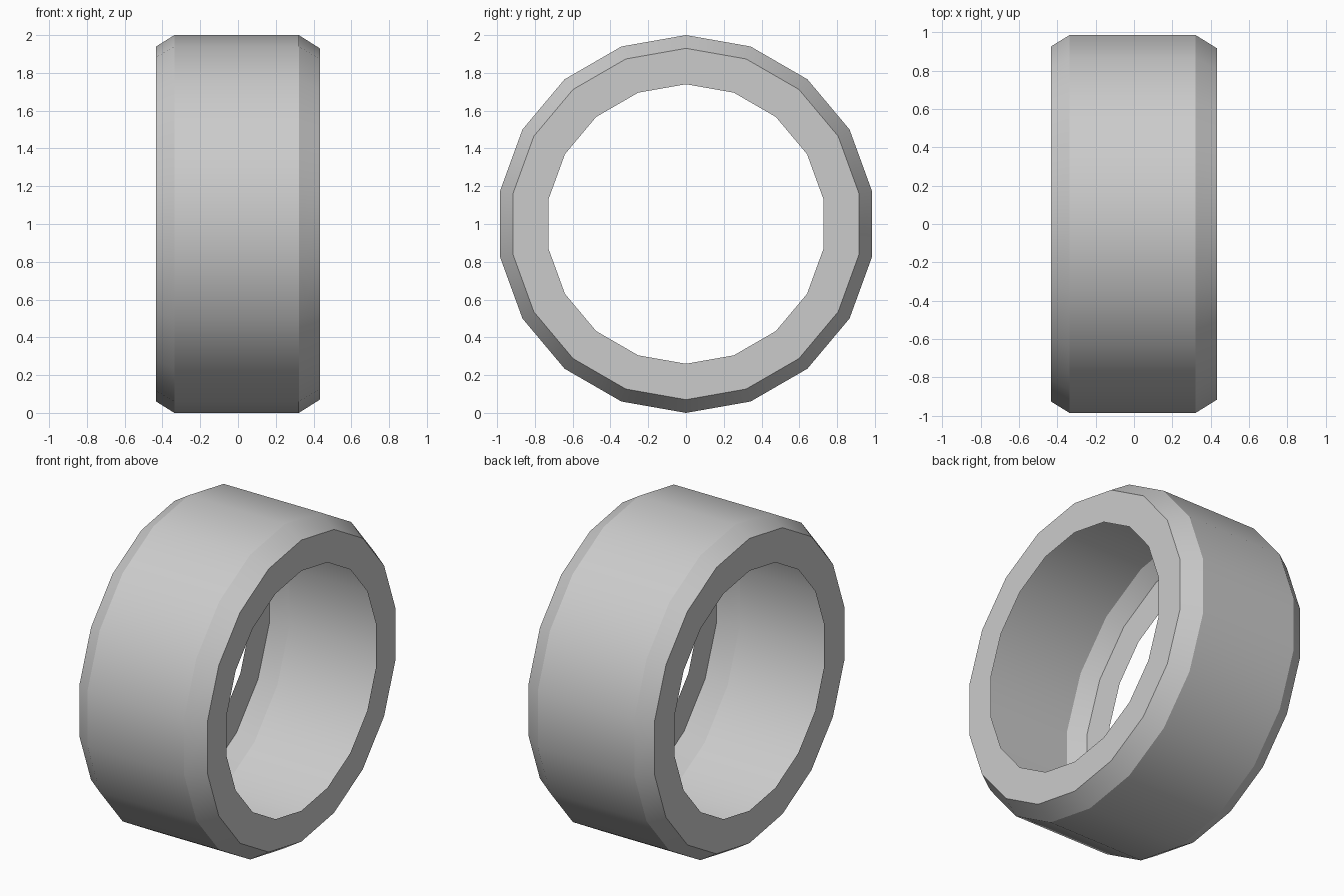
import bpy
import bmesh
from math import sin, cos, tau, radians

cube = bpy.data.objects.get("Cube")
if cube:
    bpy.data.objects.remove(cube, do_unlink=True)

SIDES = 18

# Rubber colour
rubber = bpy.data.materials.new("light_grey_rubber")
rubber.use_nodes = True
colour = (0.6, 0.6, 0.6, 1)
rubber.diffuse_color = colour
bsdf = rubber.node_tree.nodes["Principled BSDF"]
bsdf.inputs["Base Color"].default_value = colour
bsdf.inputs["Roughness"].default_value = 0.8

# Open cross-section as (x, radius): sidewall, shoulder, tread, shoulder, sidewall
section = [(-0.433, 0.74), (-0.433, 0.94), (-0.337, 1.0),
           (0.322, 1.0), (0.433, 0.93), (0.433, 0.74)]


def ring(bm, x, radius):
    """One ring of vertices around the x axis, with a corner at the top."""
    angles = [tau * i / SIDES for i in range(SIDES)]
    return [bm.verts.new((x, radius * sin(a), 1 + radius * cos(a))) for a in angles]


# Thin tyre shell, open on the inside; faces wound to point outwards
bm = bmesh.new()
rings = [ring(bm, x, r) for x, r in section]
for a, b in zip(rings, rings[1:]):
    for i in range(SIDES):
        j = (i + 1) % SIDES
        bm.faces.new((a[i], b[i], b[j], a[j]))

mesh = bpy.data.meshes.new("tyre")
bm.to_mesh(mesh)
bm.free()
mesh.materials.append(rubber)
tyre = bpy.data.objects.new("tyre", mesh)
bpy.context.collection.objects.link(tyre)

# Smooth around the tread, crisp at the shoulders and sidewalls
bpy.ops.object.select_all(action="DESELECT")
tyre.select_set(True)
bpy.context.view_layer.objects.active = tyre
bpy.ops.object.shade_smooth_by_angle(angle=radians(25))
